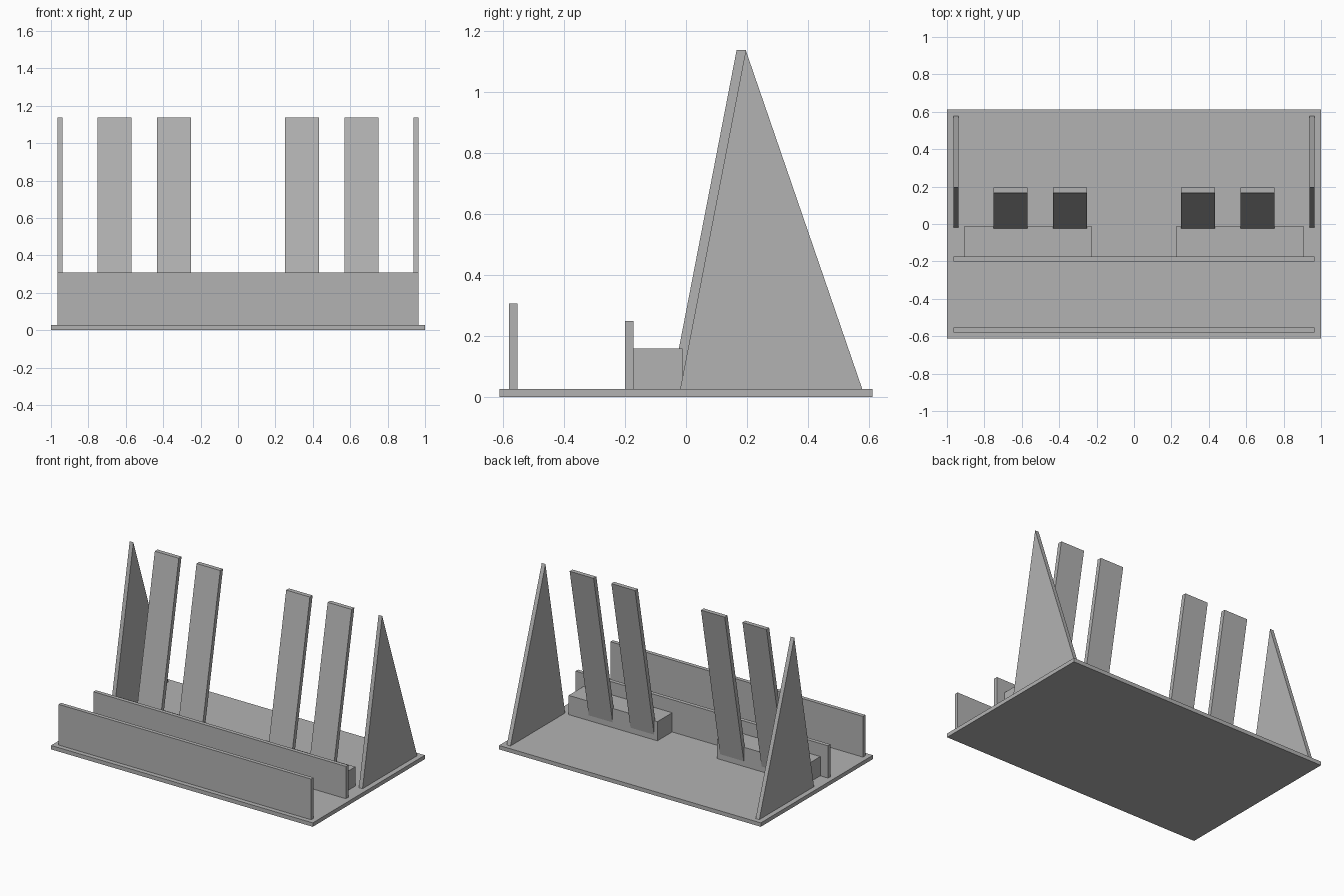
import bpy

cube = bpy.data.objects.get("Cube")
if cube:
    bpy.data.objects.remove(cube, do_unlink=True)

# One plain grey for every part
GREY = (0.45, 0.45, 0.45, 1)
grey = bpy.data.materials.new("plain grey")
grey.use_nodes = True
grey.diffuse_color = GREY
grey.node_tree.nodes["Principled BSDF"].inputs["Base Color"].default_value = GREY


def panel(name, x0, x1, profile):
    """Extrude a (y, z) outline, given anticlockwise from +x, from x0 to x1."""
    n = len(profile)
    verts = [(x, y, z) for x in (x0, x1) for y, z in profile]
    faces = [tuple(reversed(range(n))), tuple(range(n, 2 * n))]
    faces += [(i, (i + 1) % n, (i + 1) % n + n, i + n) for i in range(n)]
    mesh = bpy.data.meshes.new(name)
    mesh.from_pydata(verts, [], faces)
    mesh.materials.append(grey)
    obj = bpy.data.objects.new(name, mesh)
    bpy.context.collection.objects.link(obj)
    return obj


def box(name, x0, x1, y0, y1, z0, z1):
    return panel(name, x0, x1, [(y0, z0), (y1, z0), (y1, z1), (y0, z1)])


FLOOR, TOP = 0.027, 1.138   # top of the base, top of the uprights
FOOT, PEAK = -0.019, 0.196  # leaning line shared by slats and side panels
THICK = 0.03

# Base and the two long upright boards
box("base_board", -1, 1, -0.612, 0.612, 0, FLOOR)
box("front_board", -0.965, 0.965, -0.58, -0.553, FLOOR, 0.308)
box("middle_board", -0.965, 0.965, -0.2, -0.173, FLOOR, 0.25)

triangle = [(FOOT, FLOOR), (0.578, FLOOR), (PEAK, TOP)]
slat = [(FOOT - THICK, FLOOR), (FOOT, FLOOR), (PEAK, TOP), (PEAK - THICK, TOP)]


def both_sides(name, inner, outer, profile):
    panel("left_" + name, inner, outer, profile)
    panel("right_" + name, -outer, -inner, profile)


# Side panels, support blocks and leaning slats, mirrored across x
both_sides("side_panel", 0.937, 0.965, triangle)
both_sides("inner_slat", 0.252, 0.433, slat)
both_sides("outer_slat", 0.569, 0.752, slat)
block = [(-0.173, FLOOR), (-0.012, FLOOR), (-0.012, 0.16), (-0.173, 0.16)]
both_sides("support_block", 0.227, 0.905, block)
